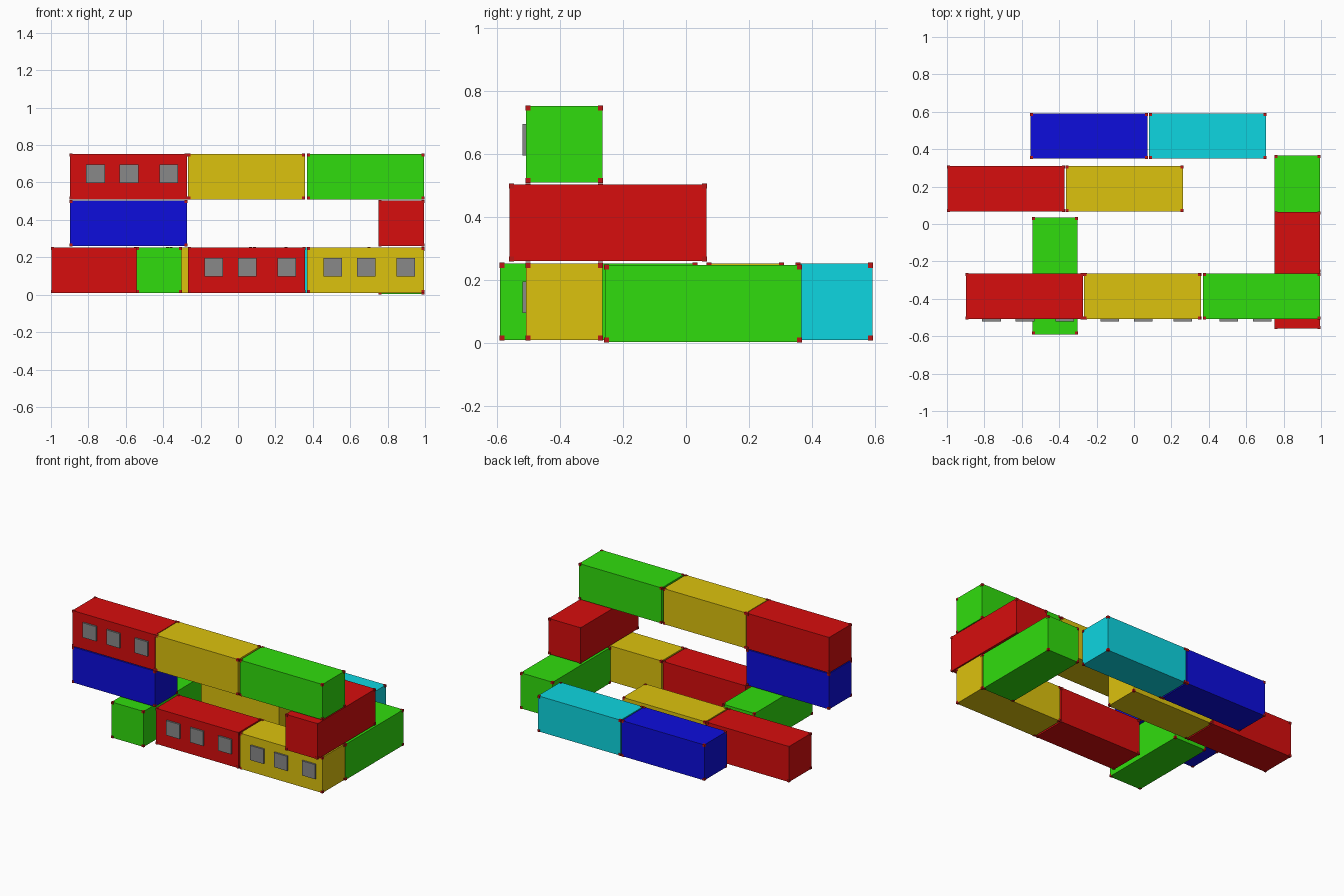
import bpy, bmesh
from mathutils import Matrix, Vector

if "Cube" in bpy.data.objects:
    bpy.data.objects.remove(bpy.data.objects["Cube"])

LENGTH, WIDTH, HEIGHT = 0.629, 0.247, 0.247
CASTING, LIP = 0.016, 0.002


def material(name, rgb):
    m = bpy.data.materials.new(name)
    m.diffuse_color = (*rgb, 1)
    m.use_nodes = True
    m.node_tree.nodes["Principled BSDF"].inputs["Base Color"].default_value = m.diffuse_color
    return m


COLOURS = {
    "red": material("red paint", (0.68, 0.004, 0.004)),
    "yellow": material("yellow paint", (0.72, 0.54, 0.004)),
    "green": material("green paint", (0.03, 0.72, 0.004)),
    "blue": material("blue paint", (0.004, 0.004, 0.72)),
    "cyan": material("cyan paint", (0.004, 0.67, 0.75)),
}
CORNER = material("corner casting red", (0.5, 0.008, 0.008))
GREY = material("window grey", (0.25, 0.25, 0.25))


def add_box(bm, lo, hi, slot=0):
    lo, hi = Vector(lo), Vector(hi)
    m = Matrix.Translation((lo + hi) / 2) @ Matrix.Diagonal((*(hi - lo), 1))
    verts = bmesh.ops.create_cube(bm, size=1, matrix=m)["verts"]
    for face in {f for v in verts for f in v.link_faces}:
        face.material_index = slot


def finish(bm, name, mats):
    mesh = bpy.data.meshes.new(name)
    bm.to_mesh(mesh)
    bm.free()
    for m in mats:
        mesh.materials.append(m)
    ob = bpy.data.objects.new(name, mesh)
    bpy.context.collection.objects.link(ob)


def container(name, colour, x, y, z, along_y=False, windows=False):
    """Painted body with eight corner castings; (x, y, z) is the low corner."""
    size = Vector((WIDTH, LENGTH, HEIGHT) if along_y else (LENGTH, WIDTH, HEIGHT))
    lo = Vector((x, y, z))
    hi = lo + size
    inset = Vector((LIP, LIP, LIP))
    bm = bmesh.new()
    add_box(bm, lo + inset, hi - inset)
    for cx in (lo.x, hi.x - CASTING):
        for cy in (lo.y, hi.y - CASTING):
            for cz in (lo.z, hi.z - CASTING):
                c = Vector((cx, cy, cz))
                add_box(bm, c, c + Vector((CASTING,) * 3), 1)
    finish(bm, name, [COLOURS[colour], CORNER])
    # three square windows on the front side
    if windows:
        bm = bmesh.new()
        for dx in (0.138, 0.317, 0.529):
            add_box(bm, (x + dx - 0.05, y - 0.01, z + 0.088),
                    (x + dx + 0.05, y + 0.01, z + 0.188))
        finish(bm, name + "_windows", [GREY])


Z0, Z1, Z2 = 0.008, 0.259, 0.508
FRONT = -0.51

# ground level
container("ground_front_red", "red", -0.268, FRONT, Z0, windows=True)
container("ground_front_yellow", "yellow", 0.368, FRONT, Z0, windows=True)
container("ground_cross_left_green", "green", -0.546, -0.592, Z0, along_y=True)
container("ground_cross_right_green", "green", 0.75, -0.26, 0.002, along_y=True)
container("ground_middle_red", "red", -0.999, 0.065, Z0)
container("ground_middle_yellow", "yellow", -0.365, 0.065, Z0)
container("ground_back_blue", "blue", -0.555, 0.347, Z0)
container("ground_back_cyan", "cyan", 0.079, 0.347, Z0)

# second level
container("second_left_blue", "blue", -0.9, FRONT, Z1)
container("second_cross_right_red", "red", 0.75, -0.562, Z1, along_y=True)

# third level
container("third_red", "red", -0.9, FRONT, Z2, windows=True)
container("third_yellow", "yellow", -0.27, FRONT, Z2)
container("third_green", "green", 0.368, FRONT, Z2)
